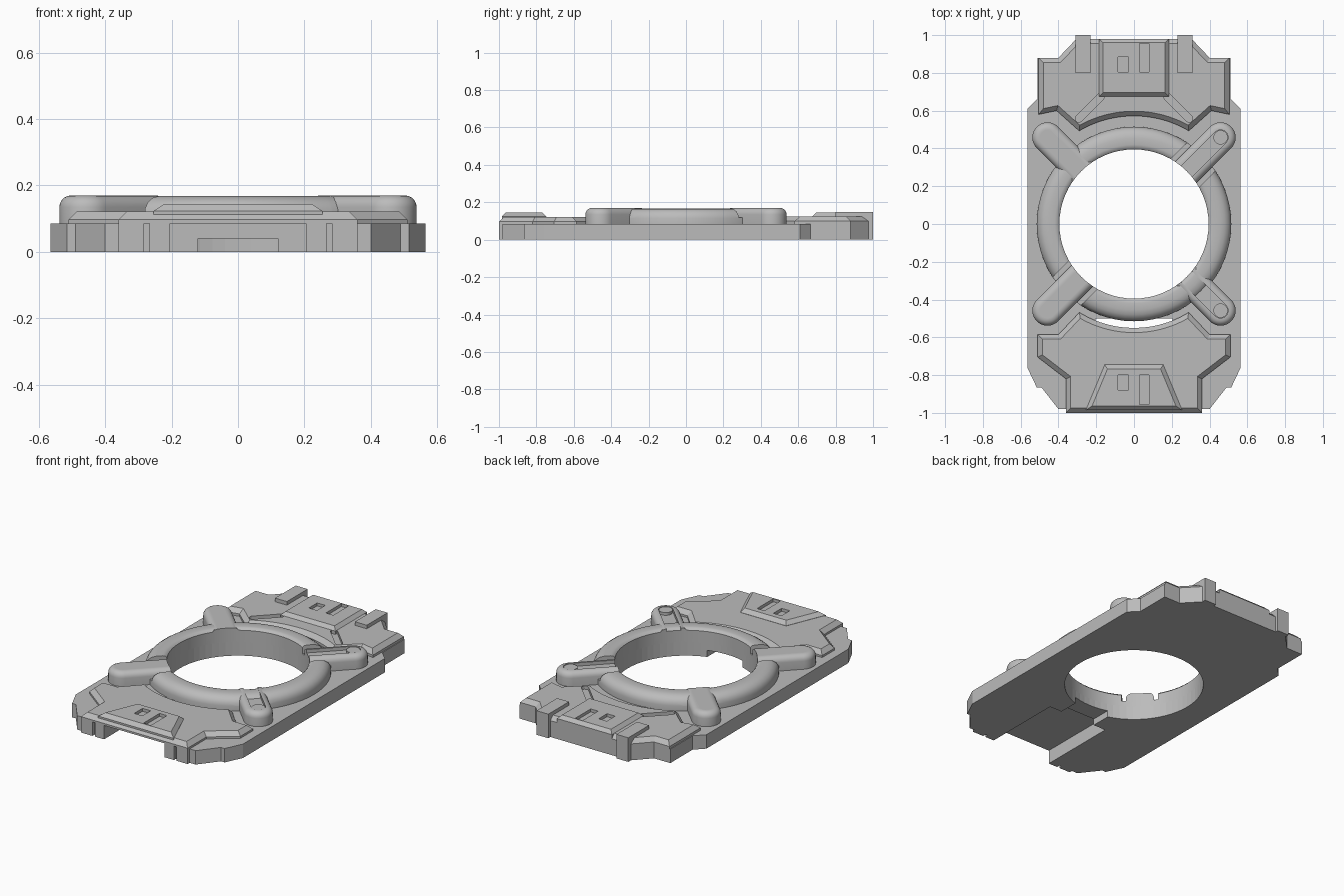
import bpy, bmesh, math
from mathutils import Matrix

if "Cube" in bpy.data.objects:
    bpy.data.objects.remove(bpy.data.objects["Cube"], do_unlink=True)

grey = bpy.data.materials.new("plain grey")
grey.use_nodes = True
colour = (0.5, 0.5, 0.5, 1)
grey.diffuse_color = colour
grey.node_tree.nodes["Principled BSDF"].inputs["Base Color"].default_value = colour

HOLE = 0.395
PLATE = 0.085


def finish(name, bm):
    bmesh.ops.recalc_face_normals(bm, faces=bm.faces)
    mesh = bpy.data.meshes.new(name)
    bm.to_mesh(mesh)
    bm.free()
    mesh.materials.append(grey)
    obj = bpy.data.objects.new(name, mesh)
    bpy.context.collection.objects.link(obj)
    return obj


def prism(name, outline, z0, z1, bevel=0, segments=1, turn=0):
    """Extrude an outline upward, optionally bevelling its top rim."""
    bm = bmesh.new()
    bottom = bm.faces.new([bm.verts.new((x, y, z0)) for x, y in outline])
    grown = bmesh.ops.extrude_face_region(bm, geom=[bottom], use_keep_orig=True)["geom"]
    top = [v for v in grown if isinstance(v, bmesh.types.BMVert)]
    bmesh.ops.translate(bm, verts=top, vec=(0, 0, z1 - z0))
    if bevel:
        bmesh.ops.recalc_face_normals(bm, faces=bm.faces)
        rim = [e for e in bm.edges if all(v in top for v in e.verts)]
        bmesh.ops.bevel(bm, geom=rim, offset=bevel, segments=segments,
                        profile=0.5, affect='EDGES', clamp_overlap=False)
    bm.transform(Matrix.Rotation(turn, 4, 'Z'))
    return finish(name, bm)


def arc(r, a0, a1, n, cx=0, cy=0):
    steps = [math.radians(a0 + (a1 - a0) * i / n) for i in range(n + 1)]
    return [(cx + r * math.cos(a), cy + r * math.sin(a)) for a in steps]


def circle(r, n=64, cx=0):
    return arc(r, 0, 360, n, cx)[:-1]


def rect(x0, x1, y0, y1):
    return [(x0, y0), (x1, y0), (x1, y1), (x0, y1)]


def mirrored(half):
    return half + [(-x, y) for x, y in reversed(half)]


def activate(obj):
    bpy.ops.object.select_all(action='DESELECT')
    obj.select_set(True)
    bpy.context.view_layer.objects.active = obj


def cut(obj, outline, z0, z1, turn=0):
    """Subtract a prism and discard the cutter."""
    tool = prism("cutter", outline, z0, z1, turn=turn)
    tool.hide_render = True
    activate(obj)
    mod = obj.modifiers.new("cut", 'BOOLEAN')
    mod.operation, mod.solver, mod.object = 'DIFFERENCE', 'EXACT', tool
    bpy.ops.object.modifier_apply(modifier=mod.name)
    bpy.data.objects.remove(tool, do_unlink=True)


def smooth(obj):
    activate(obj)
    bpy.ops.object.shade_smooth_by_angle(angle=math.radians(35))


# Base slab with round opening and open front channel
base = prism("base_slab", mirrored([
    (0.36, -1), (0.36, -0.98), (0.40, -0.98), (0.49, -0.865), (0.515, -0.865),
    (0.565, -0.76), (0.565, 0.61), (0.51, 0.665), (0.51, 0.88),
    (0.40, 0.88), (0.305, 0.98)]), 0, PLATE)
cut(base, circle(HOLE), -0.1, 0.3)
cut(base, rect(-0.205, 0.205, -1.1, -0.5), -0.1, 0.3)
cut(base, rect(-0.12, 0.12, -0.55, -0.3), -0.1, 0.04)
for s in (-1, 1):
    cut(base, rect(s * 0.275 - 0.008, s * 0.275 + 0.008, -1.1, -0.98), -0.1, 0.3)

# Front cover with concave rear edge
front = prism("front_cover", mirrored([
    (0.36, -1), (0.36, -0.82), (0.51, -0.705), (0.51, -0.585), (0.40, -0.585)]
    + arc(0.55, -58.3, -88, 14)), PLATE, 0.122, bevel=0.025)

# Back cover with concave front edge and diagonal grooves
back = prism("back_cover", mirrored(
    arc(0.572, 88, 59.5, 14)
    + [(0.41, 0.6), (0.505, 0.58), (0.505, 0.88), (0.40, 0.88), (0.305, 0.98)]),
    PLATE, 0.125, bevel=0.025)
for s in (-1, 1):
    middle = Matrix.Rotation(math.radians(-45 * s), 2)
    slot = (arc(0.02, -90, 90, 6, 0.08) + arc(0.02, 90, 270, 6, -0.08))
    flip = [(-s * (x * 0.707 - y * 0.707) + s * 0.235,
             (x * 0.707 + y * 0.707) + 0.615) for x, y in slot]
    cut(back, flip, 0.105, 0.3)

# Raised panels, each with two rectangular pits
front_panel = prism("front_panel", mirrored([(0.255, -0.985), (0.155, -0.745)]),
                    0.1, 0.145, bevel=0.022)
back_panel = prism("back_panel", mirrored([(0.185, 0.98), (0.185, 0.675)]),
                   0.1, 0.145, bevel=0.02)
for panel, y0, y1, far0, far1 in ((front_panel, -0.88, -0.8, -0.955, -0.8),
                                  (back_panel, 0.805, 0.885, 0.805, 0.955)):
    cut(panel, rect(-0.085, -0.03, y0, y1), 0.127, 0.3)
    cut(panel, rect(0.03, 0.08, far0, far1), 0.127, 0.3)

# Full-height tabs on the back edge
for s, side in ((-1, "right"), (1, "left")):
    prism("back_tab_" + side, rect(s * 0.27 - 0.04, s * 0.27 + 0.04, 0.8, 1), 0, 0.147)

# Rounded ring around the opening, notched beside each arm
bm = bmesh.new()
profile = [(HOLE, PLATE), (HOLE, 0.155), (0.405, 0.165), (0.42, 0.168), (0.455, 0.168),
           (0.48, 0.163), (0.5, 0.15), (0.511, 0.133), (0.515, 0.115), (0.515, PLATE)]
verts = [bm.verts.new((r, 0, z)) for r, z in profile]
edges = [bm.edges.new((verts[i - 1], verts[i])) for i in range(len(verts))]
bmesh.ops.spin(bm, geom=verts + edges, cent=(0, 0, 0), axis=(0, 0, 1),
               angle=math.tau, steps=64)
bmesh.ops.remove_doubles(bm, verts=bm.verts, dist=0.0001)
ring = finish("ring", bm)
for turn in (45, 135):
    cut(ring, rect(-0.7, 0.7, -0.105, 0.105), 0.118, 0.3, math.radians(turn))
smooth(ring)

# Four rounded diagonal arms, each with a groove and a round pin
END = 0.648
for name, turn in (("back_left", 45), ("back_right", 135),
                   ("front_right", 225), ("front_left", 315)):
    a = math.radians(turn)
    outline = [(0.3, -0.08)] + arc(0.08, -90, 90, 20, END) + [(0.3, 0.08)]
    arm = prism(name + "_arm", outline, PLATE, 0.17, bevel=0.035, segments=5, turn=a)
    cut(arm, circle(HOLE), 0, 0.3)
    groove = [(0.2, -0.04)] + arc(0.04, -90, 90, 16, END) + [(0.2, 0.04)]
    cut(arm, groove, 0.15, 0.3, a)
    smooth(arm)
    pin = prism(name + "_pin", circle(0.038, 24, END), 0.14, 0.167, turn=a)
    smooth(pin)
